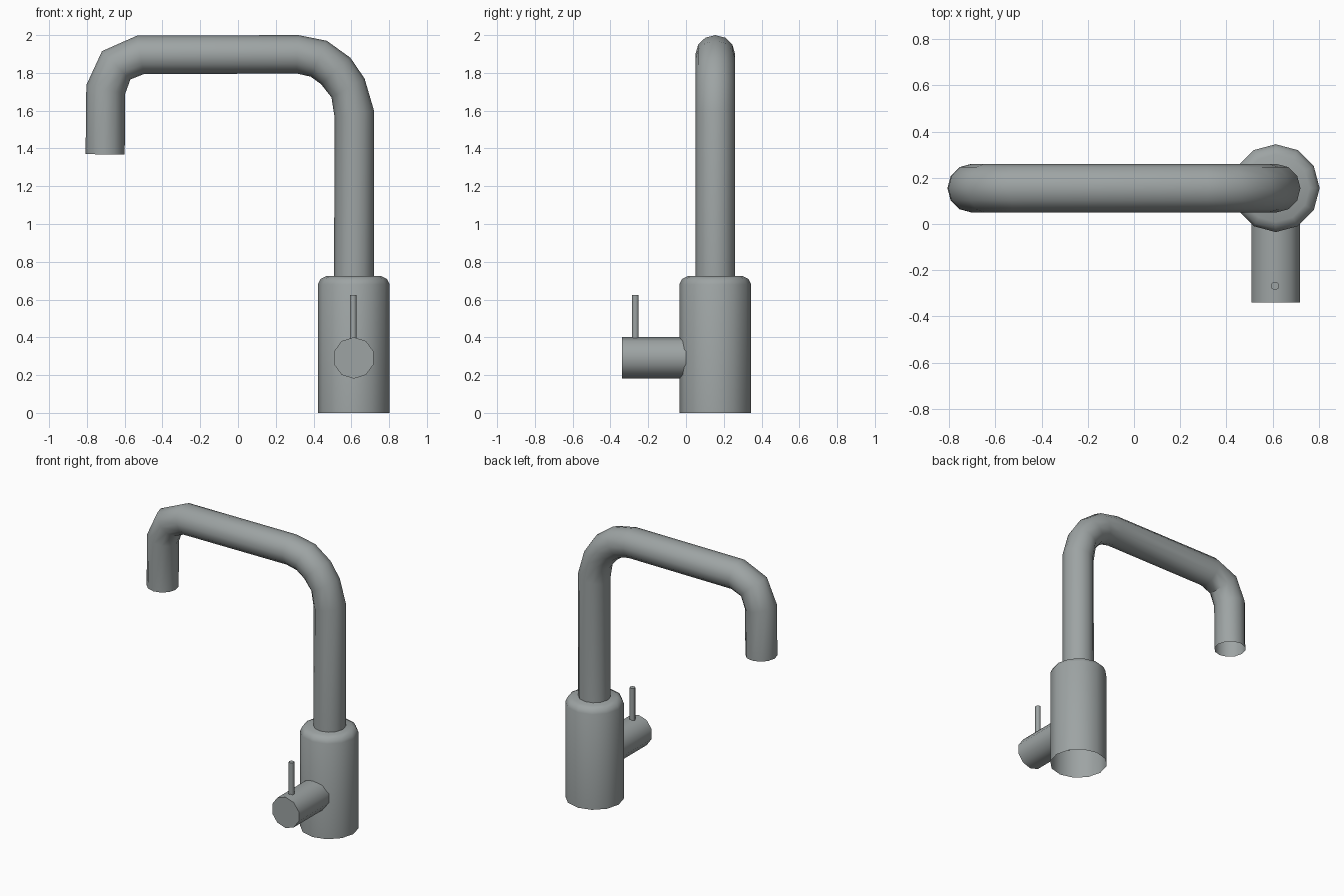
import bpy, bmesh
from math import sin, cos, tau
from mathutils import Vector

cube = bpy.data.objects.get("Cube")
if cube:
    bpy.data.objects.remove(cube, do_unlink=True)

# Brushed metal
metal = bpy.data.materials.new("grey_metal")
metal.use_nodes = True
color = (0.34, 0.37, 0.37, 1)
metal.diffuse_color = color
metal.node_tree.nodes["Principled BSDF"].inputs["Base Color"].default_value = color

X, Y = 0.613, 0.155  # axis of the body


def loft(name, rings, sides, cap_start=False, cap_end=False):
    """Skin a list of (centre, axis_u, axis_v) ellipses."""
    bm = bmesh.new()
    loops = []
    for c, u, v in rings:
        c, u, v = Vector(c), Vector(u), Vector(v)
        loops.append([bm.verts.new(c + u * cos(tau * i / sides) + v * sin(tau * i / sides))
                      for i in range(sides)])
    for a, b in zip(loops, loops[1:]):
        for i in range(sides):
            j = (i + 1) % sides
            bm.faces.new((a[i], a[j], b[j], b[i]))
    if cap_start:
        bm.faces.new(loops[0][::-1])
    if cap_end:
        bm.faces.new(loops[-1])
    bmesh.ops.recalc_face_normals(bm, faces=bm.faces)
    mesh = bpy.data.meshes.new(name)
    bm.to_mesh(mesh)
    bm.free()
    mesh.materials.append(metal)
    obj = bpy.data.objects.new(name, mesh)
    bpy.context.collection.objects.link(obj)
    bpy.ops.object.select_all(action='DESELECT')
    obj.select_set(True)
    bpy.context.view_layer.objects.active = obj
    bpy.ops.object.shade_smooth_by_angle(angle=0.8)
    return obj


def upright(x, y, profile):
    return [((x, y, z), (r, 0, 0), (0, r, 0)) for r, z in profile]


# Body: hollow below, rounded shoulder
loft("body", upright(X, Y, [(0.19, 0), (0.19, 0.68), (0.176, 0.709), (0.146, 0.724)]),
     12, cap_end=True)

# Spout: outer and inner (x, z) points of each ring, open at the outlet
outline = [
    ((0.72, 0.70), (0.508, 0.70)),
    ((0.72, 1.60), (0.512, 1.56)),
    ((0.67, 1.77), (0.495, 1.67)),
    ((0.595, 1.88), (0.44, 1.74)),
    ((0.47, 1.97), (0.385, 1.78)),
    ((0.32, 2.0), (0.31, 1.797)),
    ((-0.535, 1.997), (-0.50, 1.793)),
    ((-0.72, 1.915), (-0.57, 1.765)),
    ((-0.803, 1.735), (-0.597, 1.69)),
    ((-0.807, 1.37), (-0.60, 1.367)),
]
rings = []
for (ox, oz), (ix, iz) in outline:
    rings.append((((ox + ix) / 2, Y, (oz + iz) / 2),
                  ((ox - ix) / 2, 0, (oz - iz) / 2), (0, 0.105, 0)))
loft("spout", rings, 12)

# Handle hub and its thin lever
r = 0.11
loft("handle_hub", [((X, y, 0.291), (0, 0, r), (r, 0, 0)) for y in (-0.34, 0)],
     10, cap_start=True, cap_end=True)
loft("handle_lever", upright(0.61, -0.268, [(0.018, 0.37), (0.018, 0.625)]),
     10, cap_end=True)
